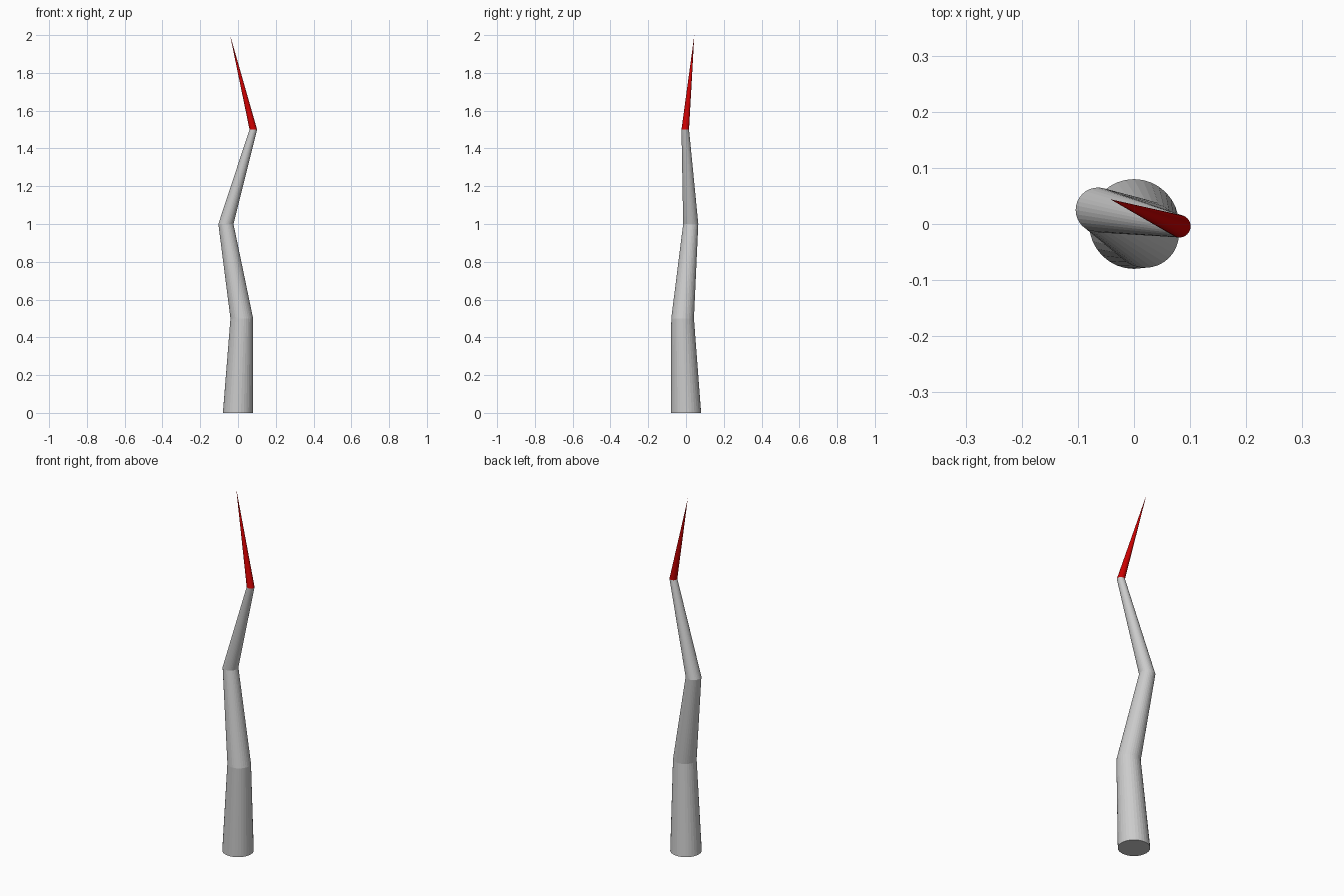
import bpy, bmesh, math

if "Cube" in bpy.data.objects:
    bpy.data.objects.remove(bpy.data.objects["Cube"])

SIDES = 32
# Horizontal rings along the crooked stem: x, y, z, radius
RINGS = [
    (0.0, 0.0, 0.0, 0.08),
    (0.02, -0.018, 0.5, 0.06),
    (-0.064, 0.025, 1.0, 0.04),
    (0.081, -0.004, 1.5, 0.02),
]
TIP = (-0.042, 0.044, 2.0)


def add_ring(bm, x, y, z, r):
    return [bm.verts.new((x + r * math.cos(a), y + r * math.sin(a), z))
            for a in (2 * math.pi * i / SIDES for i in range(SIDES))]


def finish(bm, name):
    bmesh.ops.recalc_face_normals(bm, faces=bm.faces)
    mesh = bpy.data.meshes.new(name)
    bm.to_mesh(mesh)
    bm.free()
    obj = bpy.data.objects.new(name, mesh)
    bpy.context.collection.objects.link(obj)
    return obj


# Grey tapering stem, closed at the base
bm = bmesh.new()
loops = [add_ring(bm, *ring) for ring in RINGS]
bm.faces.new(loops[0][::-1])
for low, high in zip(loops, loops[1:]):
    for i in range(SIDES):
        j = (i + 1) % SIDES
        bm.faces.new((low[i], low[j], high[j], high[i]))
finish(bm, "stem")

# Red pointed tip
bm = bmesh.new()
base = add_ring(bm, *RINGS[-1])
point = bm.verts.new(TIP)
for i in range(SIDES):
    bm.faces.new((base[i], base[(i + 1) % SIDES], point))
tip = finish(bm, "tip")
red = bpy.data.materials.new("red")
red.diffuse_color = (0.6, 0.0, 0.0, 1)
red.use_nodes = True
red.node_tree.nodes["Principled BSDF"].inputs["Base Color"].default_value = red.diffuse_color
tip.data.materials.append(red)
